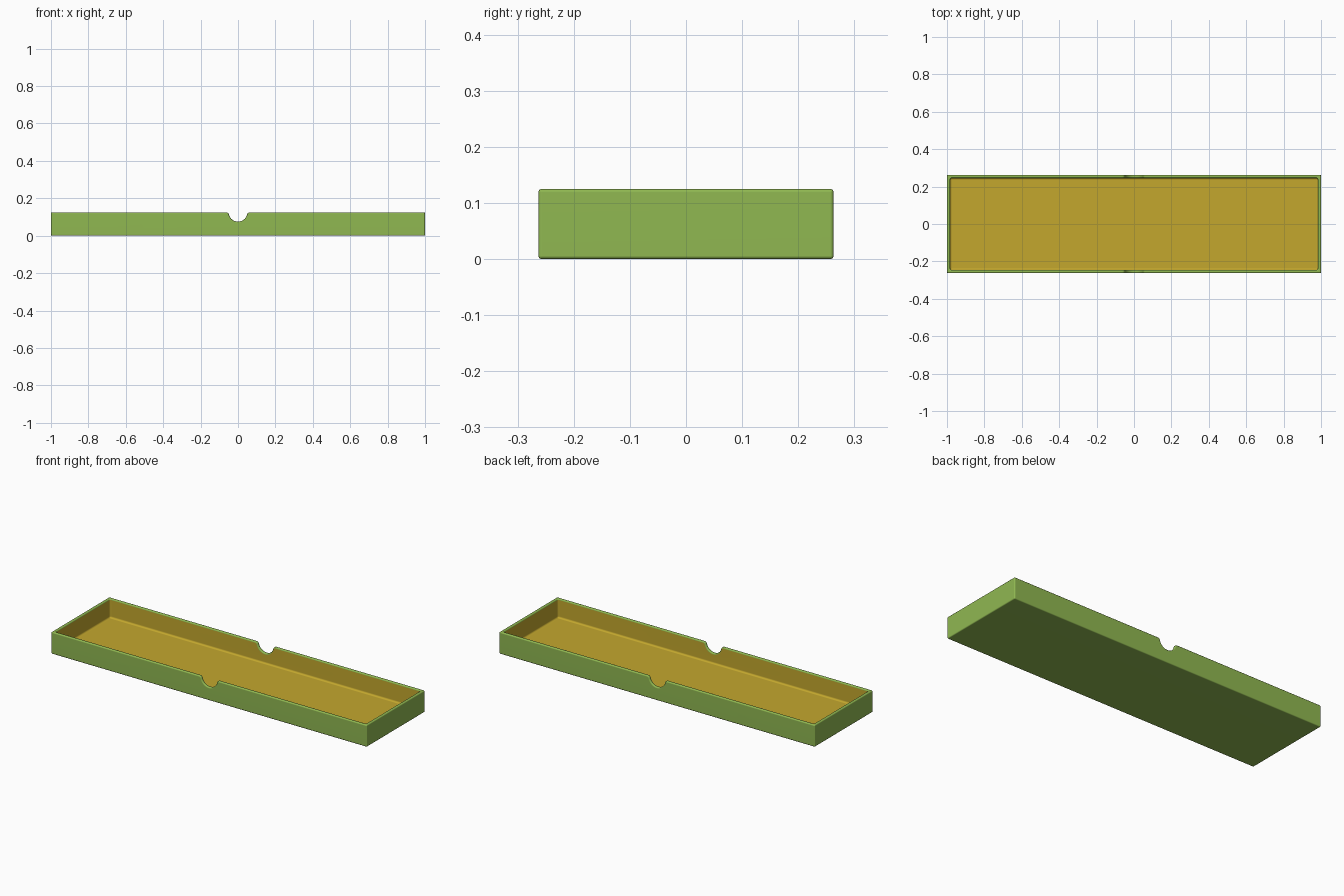
import bpy, bmesh, math

cube = bpy.data.objects.get("Cube")
if cube:
    bpy.data.objects.remove(cube)

LENGTH, WIDTH, HEIGHT = 2.0, 0.526, 0.125
WALL, ROUND = 0.017, 0.006
NOTCH_R, LIP_R = 0.05, 0.014
IN_X, IN_Y = LENGTH / 2 - WALL, WIDTH / 2 - WALL


def material(name, rgb):
    m = bpy.data.materials.new(name)
    m.use_nodes = True
    m.diffuse_color = (*rgb, 1)
    m.node_tree.nodes["Principled BSDF"].inputs["Base Color"].default_value = (*rgb, 1)
    return m


def make_object(name, bm):
    mesh = bpy.data.meshes.new(name)
    bmesh.ops.recalc_face_normals(bm, faces=bm.faces)
    bm.to_mesh(mesh)
    bm.free()
    ob = bpy.data.objects.new(name, mesh)
    bpy.context.collection.objects.link(ob)
    return ob


def box(half_x, half_y, z0, z1):
    bm = bmesh.new()
    bmesh.ops.create_cube(bm, size=2)
    for v in bm.verts:
        v.co = (v.co.x * half_x, v.co.y * half_y, z1 if v.co.z > 0 else z0)
    return bm


def arc(cx, cz, r, start, end, steps):
    angles = [start + (end - start) * i / steps for i in range(steps + 1)]
    return [(cx + r * math.cos(a), cz + r * math.sin(a)) for a in angles]


# Tray body
tray = make_object("tray", box(LENGTH / 2, WIDTH / 2, 0, HEIGHT))

# Cavity cutter, rounded at its floor and upright corners
bm = box(IN_X, IN_Y, WALL, HEIGHT * 2)
edges = [e for e in bm.edges if min(v.co.z for v in e.verts) < HEIGHT]
bmesh.ops.bevel(bm, geom=edges, offset=0.01, segments=4, profile=0.5, affect='EDGES')
cavity = make_object("cavity_cutter", bm)

# Finger notch cutter: a half circle that flares smoothly into the rim
lip_x = math.sqrt((NOTCH_R + LIP_R) ** 2 - LIP_R ** 2)
meet = math.asin(LIP_R / (NOTCH_R + LIP_R))
tilt = math.radians(10)
lip = arc(lip_x, HEIGHT - LIP_R, LIP_R, math.pi / 2 + tilt, math.pi - meet, 5)
x0, z0 = lip[0]
reach = (x0 + 0.004 * math.cos(tilt), z0 + 0.004 * math.sin(tilt))
right = [(reach[0], HEIGHT * 2), reach] + lip
bowl = arc(0, HEIGHT, NOTCH_R, -meet, meet - math.pi, 16)[1:-1]
profile = right + bowl + [(-x, z) for x, z in reversed(right)]
bm = bmesh.new()
face = bm.faces.new([bm.verts.new((x, -WIDTH, z)) for x, z in profile])
out = bmesh.ops.extrude_face_region(bm, geom=[face])
bmesh.ops.translate(bm, vec=(0, WIDTH * 2, 0),
                    verts=[g for g in out["geom"] if isinstance(g, bmesh.types.BMVert)])
notch = make_object("notch_cutter", bm)

# Cut the tray, then round its rim and outer edges
for cutter in (cavity, notch):
    cutter.hide_render = True
    cut = tray.modifiers.new("cut", 'BOOLEAN')
    cut.operation = 'DIFFERENCE'
    cut.solver = 'EXACT'
    cut.object = cutter
bevel = tray.modifiers.new("rounding", 'BEVEL')
bevel.width = ROUND
bevel.segments = 3
bevel.limit_method = 'ANGLE'
bevel.angle_limit = math.radians(40)
bevel.use_clamp_overlap = False

bpy.context.view_layer.update()
graph = bpy.context.evaluated_depsgraph_get()
mesh = bpy.data.meshes.new_from_object(tray.evaluated_get(graph))
tray.modifiers.clear()
tray.data = mesh
for cutter in (cavity, notch):
    bpy.data.objects.remove(cutter)

# Green shell with a gold lining
mesh.materials.clear()
mesh.materials.append(material("leaf_green", (0.28, 0.48, 0.083)))
mesh.materials.append(material("gold_lining", (0.55, 0.39, 0.027)))
for p in mesh.polygons:
    c = p.center
    inside = abs(c.x) < IN_X + 0.0003 and abs(c.y) < IN_Y + 0.0003
    p.material_index = int(inside and WALL - 0.001 < c.z < HEIGHT - ROUND)

bpy.ops.object.select_all(action='DESELECT')
tray.select_set(True)
bpy.context.view_layer.objects.active = tray
bpy.ops.object.shade_smooth_by_angle(angle=math.radians(40))
weighted = tray.modifiers.new("clean_shading", 'WEIGHTED_NORMAL')
weighted.keep_sharp = True
